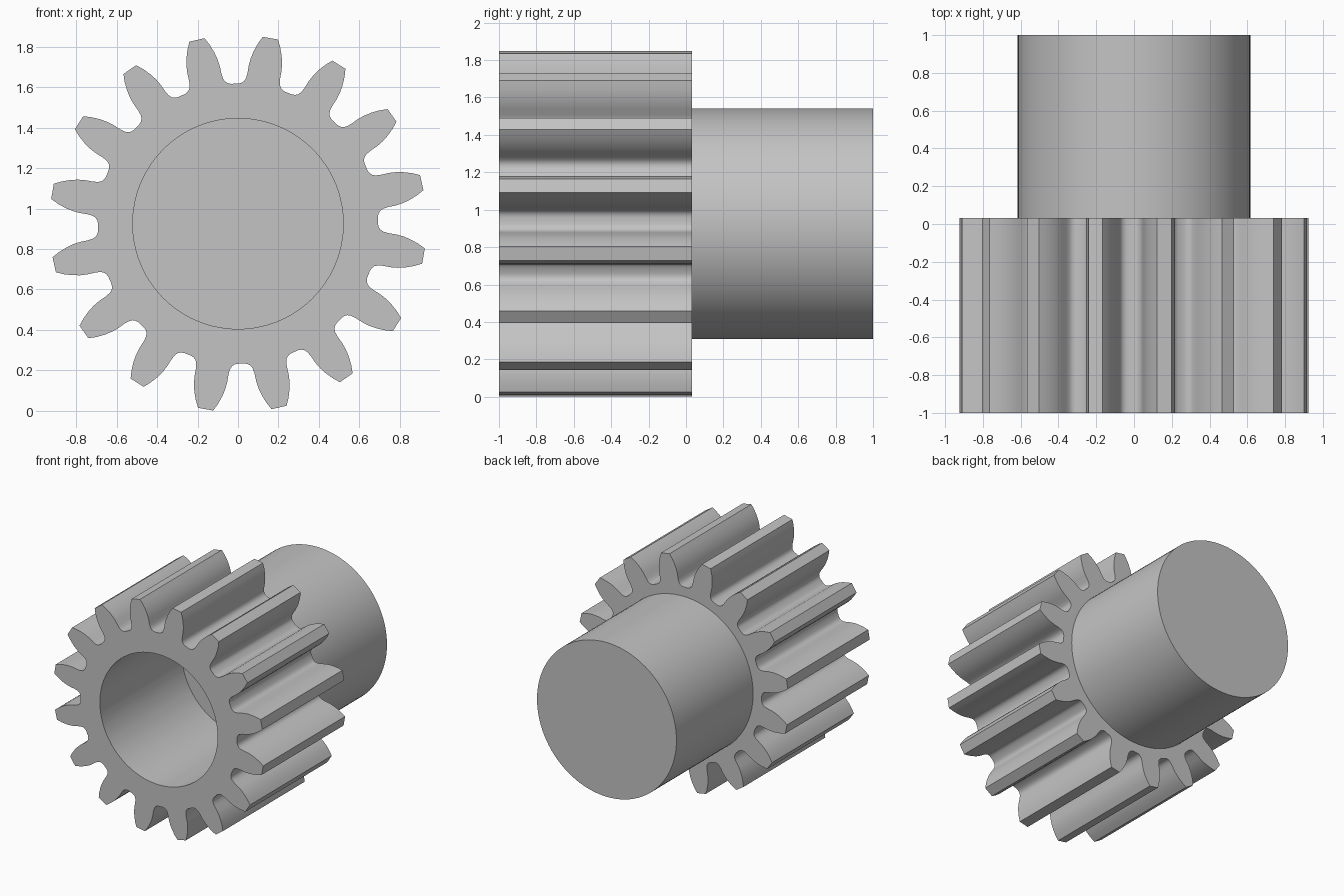
import bpy, bmesh, math

cube = bpy.data.objects.get("Cube")
if cube:
    bpy.data.objects.remove(cube, do_unlink=True)

TEETH = 16
CENTRE_Z = 0.925
FRONT, STEP, BACK = -1.0, 0.033, 1.0
BORE_R, HUB_R = 0.52, 0.616
FIRST_TOOTH = 12.6          # angle of one tooth axis, degrees

# Half of one tooth, tip to root: (radius, angle from the tooth axis)
FLANK = [(0.931, 2.35), (0.895, 3.6), (0.856, 4.7), (0.82, 5.5), (0.785, 6.0),
         (0.745, 6.3), (0.72, 6.75), (0.705, 7.45), (0.696, 8.5), (0.692, 9.7)]

grey = bpy.data.materials.new("steel grey")
grey.use_nodes = True
grey.diffuse_color = (0.55, 0.55, 0.55, 1)
grey.node_tree.nodes["Principled BSDF"].inputs["Base Color"].default_value = (0.55, 0.55, 0.55, 1)


def finish(bm, name):
    bmesh.ops.recalc_face_normals(bm, faces=bm.faces)
    mesh = bpy.data.meshes.new(name)
    bm.to_mesh(mesh)
    bm.free()
    mesh.materials.append(grey)
    obj = bpy.data.objects.new(name, mesh)
    bpy.context.collection.objects.link(obj)
    bpy.ops.object.select_all(action='DESELECT')
    obj.select_set(True)
    bpy.context.view_layer.objects.active = obj
    bpy.ops.object.shade_smooth_by_angle(angle=math.radians(38))
    return obj


def ring(bm, polar, y):
    """Loop of vertices around the shaft axis."""
    return [bm.verts.new((r * math.cos(a), y, CENTRE_Z + r * math.sin(a))) for r, a in polar]


def bridge(bm, a, b):
    n = len(a)
    for i in range(n):
        j = (i + 1) % n
        bm.faces.new((a[i], a[j], b[j], b[i]))


# Toothed ring with an open bore
tooth = [(r, -a) for r, a in reversed(FLANK)] + FLANK
outline = [(r, math.radians(FIRST_TOOTH + k * 360 / TEETH + a))
           for k in range(TEETH) for r, a in tooth]
bore = [(BORE_R, a) for r, a in outline]
bm = bmesh.new()
loops = [ring(bm, outline, FRONT), ring(bm, outline, STEP),
         ring(bm, bore, STEP), ring(bm, bore, FRONT)]
for i in range(4):
    bridge(bm, loops[i], loops[(i + 1) % 4])
finish(bm, "gear_ring")

# Solid hub behind the ring, closing the bore
circle = [(HUB_R, math.tau * i / 96) for i in range(96)]
bm = bmesh.new()
near, far = ring(bm, circle, STEP), ring(bm, circle, BACK)
bridge(bm, near, far)
bm.faces.new(near)
bm.faces.new(far)
finish(bm, "hub")
